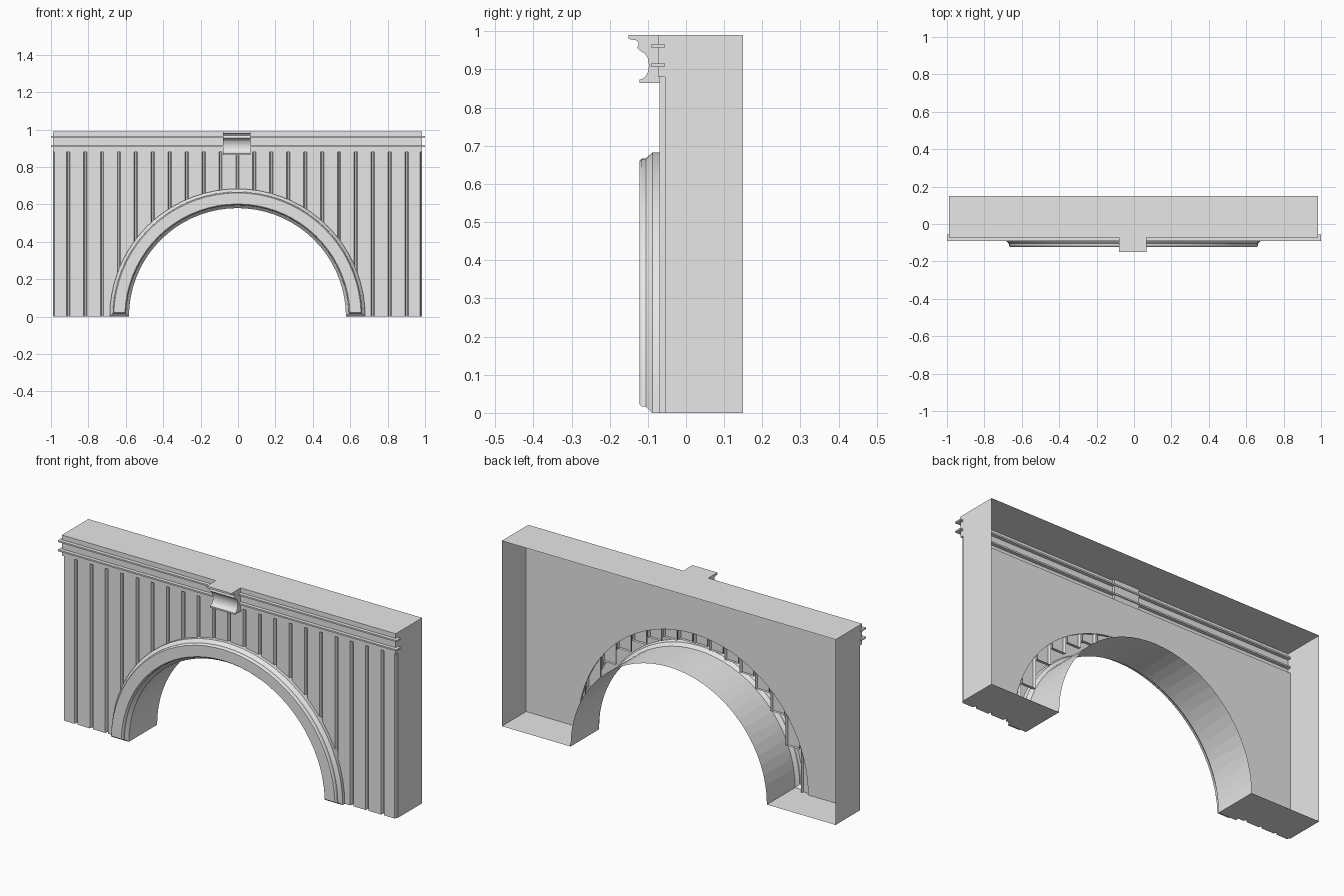
import bpy, bmesh, math

cube = bpy.data.objects.get("Cube")
if cube:
    bpy.data.objects.remove(cube, do_unlink=True)

stone = bpy.data.materials.new("plain grey stone")
stone.use_nodes = True
GREY = (0.8, 0.8, 0.8, 1)
stone.diffuse_color = GREY
stone.node_tree.nodes["Principled BSDF"].inputs["Base Color"].default_value = GREY

MID = -0.003            # slight sideways offset of the wall
HALF, TOP, BACK = 0.986, 0.99, 0.15
FLOOR, FACE = -0.055, -0.07   # groove floor and plank face
BAND_Z, BAND_Y = 0.88, -0.073
INNER, OUTER = 0.58, 0.683
SEGS = 36


def finish(name, bm, smooth=False):
    bmesh.ops.recalc_face_normals(bm, faces=bm.faces)
    mesh = bpy.data.meshes.new(name)
    bm.to_mesh(mesh)
    bm.free()
    mesh.materials.append(stone)
    obj = bpy.data.objects.new(name, mesh)
    bpy.context.collection.objects.link(obj)
    if smooth:
        bpy.ops.object.select_all(action='DESELECT')
        obj.select_set(True)
        bpy.context.view_layer.objects.active = obj
        bpy.ops.object.shade_smooth_by_angle(angle=math.radians(25))
    return obj


def arc(radius, base=0.0):
    """Half circle from right (+x) to left, cut off at height base."""
    start = math.asin(base / radius)
    steps = [start + (math.pi - 2 * start) * i / SEGS for i in range(SEGS + 1)]
    return [(MID + radius * math.cos(a), radius * math.sin(a)) for a in steps]


def loop(bm, outline, y):
    return [bm.verts.new((x, y, z)) for x, z in outline]


def bridge(bm, a, b):
    n = len(a)
    for i in range(n):
        j = (i + 1) % n
        bm.faces.new((a[i], a[j], b[j], b[i]))


def box(name, x0, x1, y0, y1, z0, z1, open_back=False):
    bm = bmesh.new()
    outline = [(x0, z0), (x1, z0), (x1, z1), (x0, z1)]
    front, back = loop(bm, outline, y0), loop(bm, outline, y1)
    bridge(bm, front, back)
    bm.faces.new(front)
    if not open_back:
        bm.faces.new(back)
    return finish(name, bm)


left, right = MID - HALF, MID + HALF

# Open-backed shell: sides, top, feet and arch soffit in one strip
bm = bmesh.new()
outline = [(right, 0), (right, TOP), (left, TOP), (left, 0)] + arc(INNER)[::-1]
bridge(bm, loop(bm, outline, FLOOR), loop(bm, outline, BACK))
finish("wall_shell", bm)

# Front sheet at groove depth, with the wider arch opening
bm = bmesh.new()
outline = [(right, 0), (right, BAND_Z), (left, BAND_Z), (left, 0)] + arc(OUTER - 0.003)[::-1]
sheet = bm.faces.new(loop(bm, outline, FLOOR))
bmesh.ops.triangulate(bm, faces=[sheet])
finish("front_sheet", bm)

# Raised top band, hollow behind
box("top_band", left, right, BAND_Y, FLOOR, BAND_Z, TOP, open_back=True)

# Vertical planks with sloped sides; the middle ones stop behind the arch trim
PITCH, GAP, SLOPE = 0.0905, 0.004, 0.005
bm = bmesh.new()
for side in (-1, 1):
    for k in range(11):
        near = k * PITCH + GAP
        far = min((k + 1) * PITCH, HALF) - GAP
        low = 0.0
        if far < OUTER - 0.04:
            high_limit = math.sqrt(OUTER ** 2 - far ** 2)
            low_limit = math.sqrt(INNER ** 2 - near ** 2)
            low = (high_limit + low_limit) / 2
        rings = []
        for y, inset in ((FLOOR, 0), (FACE, SLOPE)):
            a, b = MID + side * (near + inset), MID + side * (far - inset)
            rings.append(loop(bm, [(a, low), (b, low), (b, BAND_Z), (a, BAND_Z)], y))
        bridge(bm, *rings)
        bm.faces.new(rings[1])
finish("wall_planks", bm)

# Arch trim: stepped layers, inset on all edges toward the front
bm = bmesh.new()
previous = None
for y, inset in ((FLOOR, 0), (-0.088, 0), (-0.105, 0.016), (-0.116, 0.017), (-0.122, 0.022)):
    outline = arc(OUTER - inset, inset) + arc(INNER + inset, inset)[::-1]
    ring = loop(bm, outline, y)
    if previous:
        bridge(bm, previous, ring)
    previous = ring
count = SEGS + 1
for i in range(SEGS):
    m = 2 * count - 1 - i
    bm.faces.new((previous[i], previous[i + 1], previous[m - 1], previous[m]))
finish("arch_trim", bm, smooth=True)

# Thin cornice fins running past the wall ends
for name, z in (("lower_fin", 0.908), ("upper_fin", 0.957)):
    box(name, -1, 1, -0.092, FLOOR, z, z + 0.008)

# Central bracket: moulded profile swept across its width
profile = [(-0.06, TOP), (-0.151, TOP), (-0.151, 0.98), (-0.128, 0.976), (-0.124, 0.968),
           (-0.128, 0.956), (-0.12, 0.949), (-0.107, 0.941), (-0.1, 0.929), (-0.097, 0.912),
           (-0.099, 0.895), (-0.105, 0.883), (-0.113, 0.876), (-0.122, 0.873),
           (-0.122, 0.865), (-0.06, 0.865)]
bm = bmesh.new()
ends = [[bm.verts.new((x, y, z)) for y, z in profile] for x in (-0.08, 0.067)]
bridge(bm, *ends)
for end in ends:
    bm.faces.new(end)
finish("central_bracket", bm, smooth=True)
